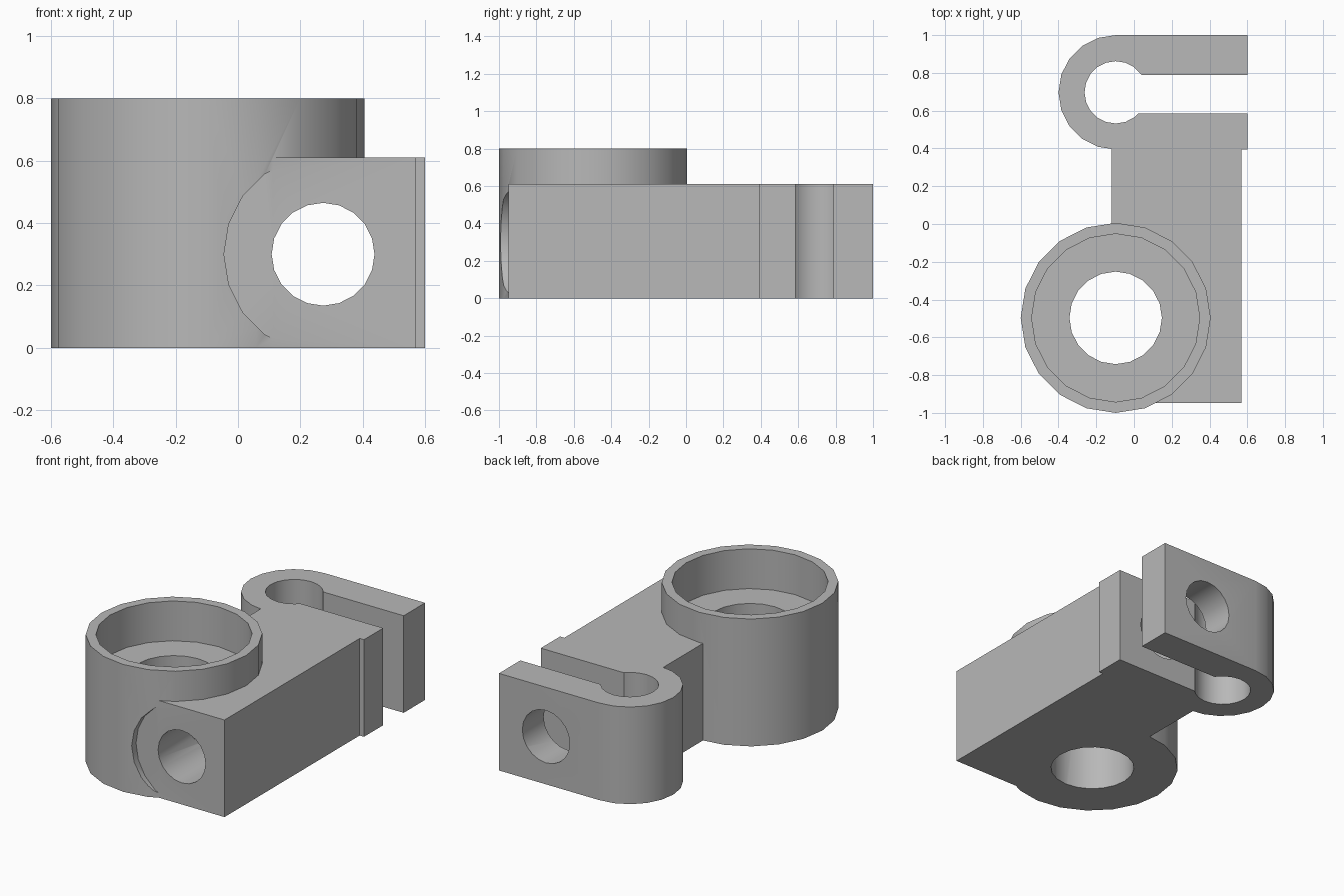
import bpy
import bmesh
from math import sin, cos, pi

cube = bpy.data.objects.get("Cube")
if cube:
    bpy.data.objects.remove(cube, do_unlink=True)

SIDES = 20
AXIS_X = -0.097                  # shared x of the socket and the clamp eye
SOCKET_Y, SOCKET_R = -0.497, 0.503
CLAMP_Y, CLAMP_R = 0.697, 0.303
BLOCK_H, SOCKET_H = 0.61, 0.8
FRONT_Y = -0.948
BOLT_X, BOLT_Z = 0.273, 0.3

grey = bpy.data.materials.new("plain grey")
grey.use_nodes = True
COLOUR = (0.48, 0.48, 0.48, 1)
grey.diffuse_color = COLOUR
grey.node_tree.nodes["Principled BSDF"].inputs["Base Color"].default_value = COLOUR


def circle(cx, cy, r):
    return [(cx + r * cos(2 * pi * i / SIDES), cy + r * sin(2 * pi * i / SIDES))
            for i in range(SIDES)]


def rect(x0, x1, y0, y1):
    return [(x0, y0), (x1, y0), (x1, y1), (x0, y1)]


def prism(name, outline, lo, hi, along_y=False):
    """Extrude an outline along z, or an x/z outline along y."""
    bm = bmesh.new()
    place = (lambda a, b, h: (a, h, b)) if along_y else (lambda a, b, h: (a, b, h))
    low = [bm.verts.new(place(a, b, lo)) for a, b in outline]
    high = [bm.verts.new(place(a, b, hi)) for a, b in outline]
    bm.faces.new(low)
    bm.faces.new(high)
    for i in range(len(outline)):
        j = (i + 1) % len(outline)
        bm.faces.new((low[i], low[j], high[j], high[i]))
    bmesh.ops.recalc_face_normals(bm, faces=bm.faces)
    mesh = bpy.data.meshes.new(name)
    bm.to_mesh(mesh)
    bm.free()
    mesh.materials.append(grey)
    obj = bpy.data.objects.new(name, mesh)
    bpy.context.collection.objects.link(obj)
    return obj


def combine(body, tool, operation):
    mod = body.modifiers.new(tool.name, 'BOOLEAN')
    mod.operation, mod.object, mod.solver = operation, tool, 'EXACT'
    bpy.context.view_layer.objects.active = body
    bpy.ops.object.modifier_apply(modifier=mod.name)
    bpy.data.objects.remove(tool, do_unlink=True)


# Round socket, with a flat spot face around the bolt hole
body = prism("clamp_bracket", circle(AXIS_X, SOCKET_Y, SOCKET_R), 0, SOCKET_H)
combine(body, prism("spot_face", circle(BOLT_X, BOLT_Z, 0.318),
                    -1.2, FRONT_Y, True), 'DIFFERENCE')

# Connecting block and the rounded split clamp
combine(body, prism("arm_block", rect(-0.12, 0.57, FRONT_Y, 0.45), 0, BLOCK_H), 'UNION')
rounded = [(AXIS_X + CLAMP_R * cos(a), CLAMP_Y + CLAMP_R * sin(a))
           for a in (pi / 2 + 2 * pi * i / SIDES for i in range(SIDES // 2 + 1))]
rounded += [(0.6, CLAMP_Y - CLAMP_R), (0.6, CLAMP_Y + CLAMP_R)]
combine(body, prism("split_clamp", rounded, 0, BLOCK_H), 'UNION')

# Stepped socket bore, clamp eye, clamp slot and the long bolt hole
cutters = [
    prism("socket_recess", circle(AXIS_X, SOCKET_Y, 0.445), 0.55, 1),
    prism("socket_bore", circle(AXIS_X, SOCKET_Y, 0.245), -0.2, 0.7),
    prism("clamp_eye", circle(AXIS_X, CLAMP_Y, 0.165), -0.2, 1),
    prism("clamp_slot", rect(AXIS_X, 0.8, 0.585, 0.788), -0.2, 1),
    prism("bolt_hole", circle(BOLT_X, BOLT_Z, 0.165), -1.2, 1.2, True),
]
for cutter in cutters:
    combine(body, cutter, 'DIFFERENCE')

bpy.ops.object.select_all(action='DESELECT')
body.select_set(True)
bpy.context.view_layer.objects.active = body
bpy.ops.object.shade_smooth_by_angle(angle=pi / 6)
